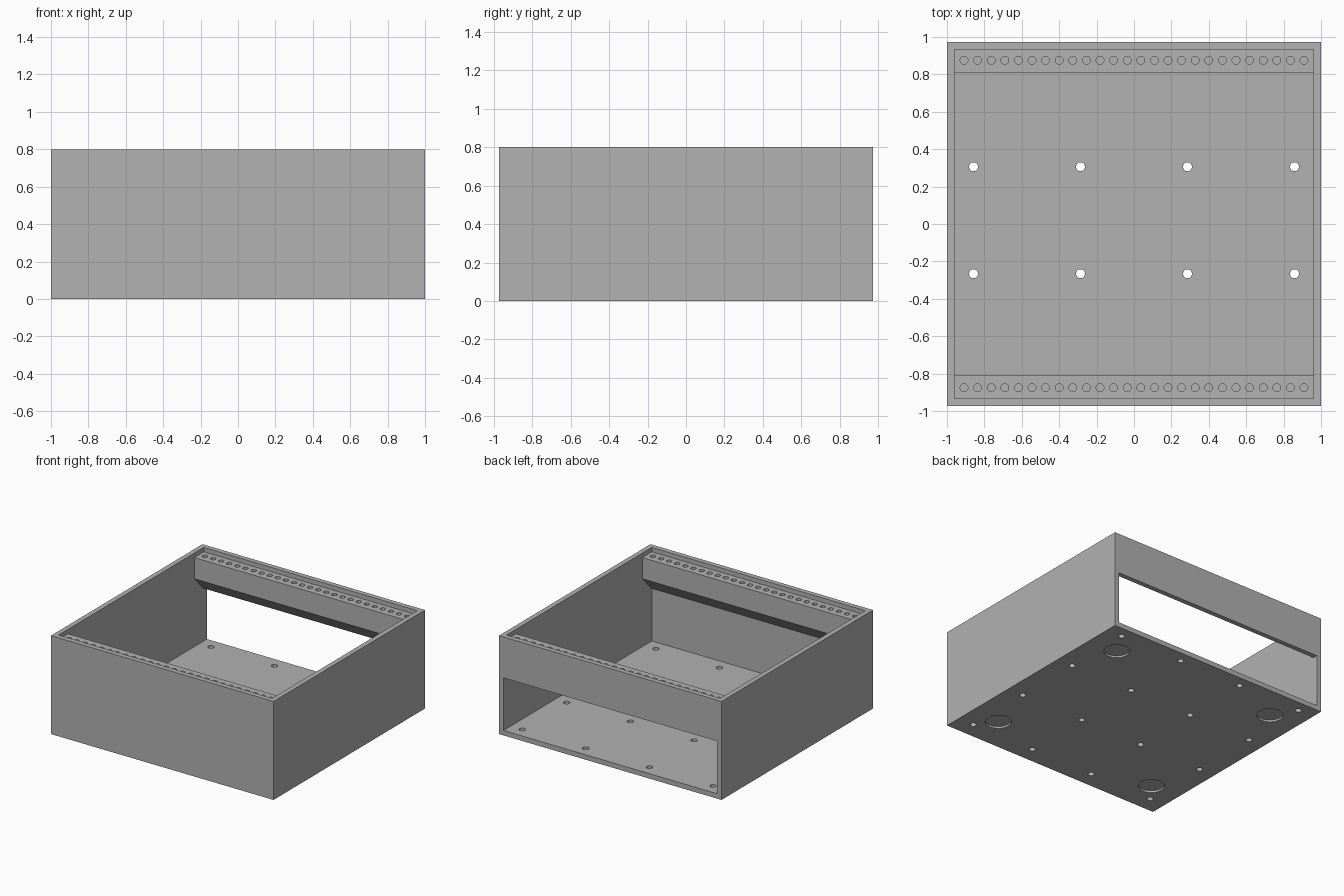
import bpy
import bmesh
from mathutils import Matrix, Vector

cube = bpy.data.objects.get("Cube")
if cube:
    bpy.data.objects.remove(cube, do_unlink=True)

# Overall sizes
HX, HY, H, WALL = 1.0, 0.972, 0.8, 0.04
IX, IY = HX - WALL, HY - WALL
OPENING_TOP = 0.467

grey = bpy.data.materials.new("plain_grey")
grey.use_nodes = True
grey.diffuse_color = (0.445, 0.445, 0.445, 1)
grey.node_tree.nodes["Principled BSDF"].inputs["Base Color"].default_value = grey.diffuse_color


def finish(bm, name):
    bmesh.ops.recalc_face_normals(bm, faces=bm.faces)
    mesh = bpy.data.meshes.new(name)
    bm.to_mesh(mesh)
    bm.free()
    mesh.materials.append(grey)
    obj = bpy.data.objects.new(name, mesh)
    bpy.context.collection.objects.link(obj)
    return obj


def prism(name, profile):
    """Extrude a (y, z) profile across the inner width."""
    bm = bmesh.new()
    face = bm.faces.new([bm.verts.new((-IX, y, z)) for y, z in profile])
    ext = bmesh.ops.extrude_face_region(bm, geom=[face])
    moved = [v for v in ext["geom"] if isinstance(v, bmesh.types.BMVert)]
    bmesh.ops.translate(bm, verts=moved, vec=Vector((2 * IX, 0, 0)))
    return finish(bm, name)


def drills(name, centres, radius, z0, z1):
    """Upright cylinders at all the given centres."""
    bm = bmesh.new()
    for x, y in centres:
        bmesh.ops.create_cone(bm, cap_ends=True, segments=32, radius1=radius,
                              radius2=radius, depth=z1 - z0,
                              matrix=Matrix.Translation((x, y, (z0 + z1) / 2)))
    return finish(bm, name)


def cut(target, cutter):
    cutter.hide_render = True
    mod = target.modifiers.new("cut", "BOOLEAN")
    mod.operation = "DIFFERENCE"
    mod.solver = "EXACT"
    mod.object = cutter
    bpy.context.view_layer.objects.active = target
    bpy.ops.object.modifier_apply(modifier=mod.name)
    bpy.data.objects.remove(cutter, do_unlink=True)


# Case: open-topped box with a wide opening low in the back wall
bm = bmesh.new()
bmesh.ops.create_cube(bm, size=1, matrix=Matrix.Translation((0, 0, H / 2))
                      @ Matrix.Diagonal((2 * HX, 2 * HY, H, 1)))
case = finish(bm, "case")
cut(case, prism("cavity_cutter", [
    (-IY, H + 0.1), (-IY, WALL), (HY + 0.1, WALL),
    (HY + 0.1, OPENING_TOP), (IY, OPENING_TOP), (IY, H + 0.1)]))

# Grid of holes through the floor
PITCH = 0.572
floor_holes = [((i - 1.5) * PITCH, 0.02 + (j - 1.5) * PITCH)
               for i in range(4) for j in range(4)]
cut(case, drills("floor_hole_cutter", floor_holes, 0.024, -0.05, 0.1))

# Shallow round foot recesses underneath
feet = [(sx * 0.743, sy * 0.686) for sx in (-1, 1) for sy in (-1, 1)]
cut(case, drills("foot_recess_cutter", feet, 0.097, -0.05, 0.016))

# Mounting rails with a sloped underside and a row of blind holes
RAIL_Y, RAIL_TOP = 0.81, 0.764
for side, name in ((-1, "front_rail"), (1, "back_rail")):
    rail = prism(name, [(side * y, z) for y, z in (
        (IY, RAIL_TOP), (RAIL_Y, RAIL_TOP), (RAIL_Y, 0.592), (IY, OPENING_TOP))])
    row = [((i - 12.5) * 0.0727, side * 0.875) for i in range(26)]
    cut(rail, drills("rail_hole_cutter", row, 0.021, RAIL_TOP - 0.1, RAIL_TOP + 0.05))
